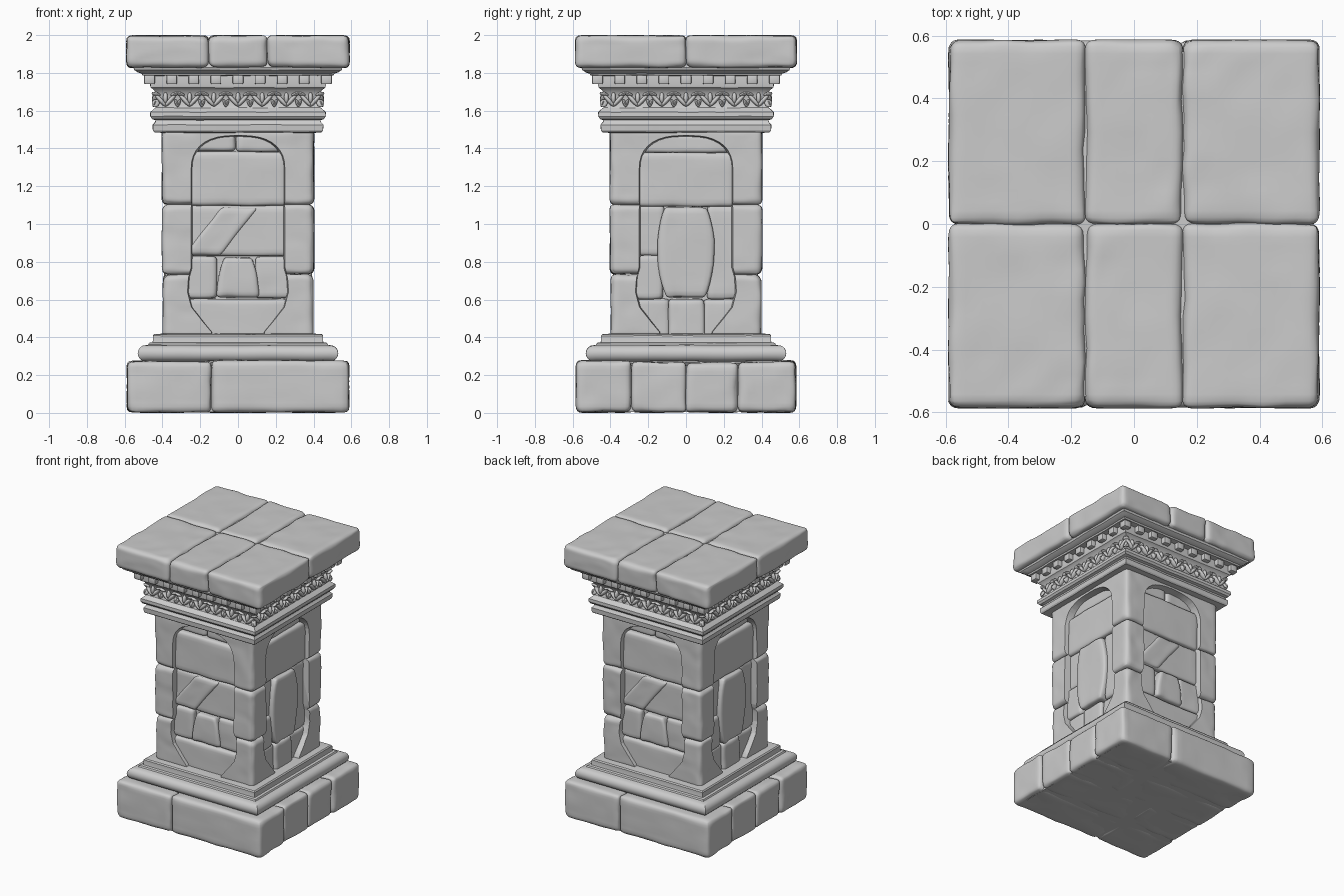
import bpy, bmesh, math
from mathutils import Vector, Matrix, noise

if "Cube" in bpy.data.objects:
    bpy.data.objects.remove(bpy.data.objects["Cube"])


def finish(bm, name, angle=40):
    bmesh.ops.recalc_face_normals(bm, faces=bm.faces)
    me = bpy.data.meshes.new(name)
    bm.to_mesh(me)
    bm.free()
    ob = bpy.data.objects.new(name, me)
    bpy.context.collection.objects.link(ob)
    bpy.ops.object.select_all(action='DESELECT')
    ob.select_set(True)
    bpy.context.view_layer.objects.active = ob
    bpy.ops.object.shade_smooth_by_angle(angle=math.radians(angle))
    return ob


def turn(k):
    return Matrix.Rotation(k * math.pi / 2, 4, 'Z')


def stone(name, lo, hi, r=0.03, k=0, cuts=13, wear=0.012, width=None, lean=0.0):
    """Rounded, worn stone block; width(t) scales x over its height, lean shears it."""
    lo, hi, m = Vector(lo), Vector(hi), turn(k)
    c, h = (lo + hi) / 2, (hi - lo) / 2
    seed = c * 7.3 + Vector((0, 0, k * 0.01))
    bm = bmesh.new()
    bmesh.ops.create_cube(bm, size=2)
    bmesh.ops.subdivide_edges(bm, edges=bm.edges[:], cuts=cuts, use_grid_fill=True)
    for v in bm.verts:
        # crowd the loops toward the edges, then round them
        q = Vector([math.copysign(1 - (1 - min(1, abs(t))) ** 1.7, t) * s for t, s in zip(v.co, h)])
        rr = r * (1 + 0.45 * noise.noise(q * 8 + seed))
        inner = Vector([max(-(s - rr), min(s - rr, a)) for a, s in zip(q, h)])
        n = (q - inner).normalized()
        dent = abs(noise.noise(q * 4 + seed)) * 0.75 + max(0, noise.noise(q * 11 + seed)) * 0.5
        q = inner + n * (rr - wear * dent)
        t = (q.z + h.z) / (2 * h.z)
        if width:
            q.x *= width(t)
        q.x += lean * (t - 0.5)
        v.co = m @ (c + q)
        v.co.z = max(0, v.co.z)
    return finish(bm, name)


def moulding(name, profile, n=24, wear=0.004):
    """Square ring loft: profile is (half width, z) from bottom to top."""
    bm = bmesh.new()
    rings = []
    for w, z in profile:
        ring = []
        for k in range(4):
            for i in range(n):
                p = turn(k) @ Vector((-w + 2 * w * i / n, -w, z))
                d = noise.noise(p * 7) * wear
                ring.append(bm.verts.new((p.x * (1 + d), p.y * (1 + d), z + d * 0.5)))
        rings.append(ring)
    for a, b in zip(rings, rings[1:]):
        for i in range(4 * n):
            j = (i + 1) % (4 * n)
            bm.faces.new((a[i], a[j], b[j], b[i]))
    bm.faces.new(rings[0][::-1])
    bm.faces.new(rings[-1])
    return finish(bm, name, 32)


def core(name, w, z0, z1):
    bm = bmesh.new()
    bmesh.ops.create_cube(bm, size=1, matrix=Matrix.Translation((0, 0, (z0 + z1) / 2))
                          @ Matrix.Diagonal((2 * w, 2 * w, z1 - z0, 1)))
    return finish(bm, name)


# plinth stones, repeated with a half turn
core("plinth_core", 0.55, 0.005, 0.25)
for k in (0, 2):
    stone("plinth_corner_left", (-.59, -.585, 0), (-.138, -.272, .275), .032, k)
    stone("plinth_side_left", (-.58, -.276, 0), (-.14, .004, .27), .032, k)
    stone("plinth_corner_right", (-.142, -.585, 0), (.59, -.288, .28), .032, k)
    stone("plinth_side_right", (-.14, -.292, 0), (.58, .004, .275), .032, k)

# base moulding: round bead with steps above
bead = [(.49 + .04 * math.sin(a), .315 - .042 * math.cos(a))
        for a in [math.pi * i / 10 for i in range(11)]]
moulding("base_moulding", [(.47, .24), (.49, .265)] + bead
         + [(.475, .36), (.47, .37), (.452, .373), (.45, .38), (.45, .408), (.443, .416), (.39, .42)])

# arched recess cutter, one prism per face
half = [(.125, .38), (.135, .43), (.19, .50), (.235, .56), (.255, .64), (.25, .72), (.236, .77),
        (.236, 1.28)]
half += [(.236 * math.cos(a) ** .75, 1.28 + .18 * math.sin(a) ** .85)
         for a in [math.pi / 2 * i / 9 for i in range(1, 9)]]
outline = half + [(0, 1.46)] + [(-x, z) for x, z in reversed(half)]
bm = bmesh.new()
for k in range(4):
    front = [bm.verts.new(turn(k) @ Vector((x * 1.07, -.43, z + (.012 if z > 1 else 0)))) for x, z in outline]
    back = [bm.verts.new(turn(k) @ Vector((x, -.325, z))) for x, z in outline]
    bm.faces.new(front)
    bm.faces.new(back[::-1])
    for i in range(len(outline)):
        j = (i + 1) % len(outline)
        bm.faces.new((front[i], back[i], back[j], front[j]))
cutter = finish(bm, "recess_cutter")
cutter.hide_render = True

# shaft: three stone courses carved by the recesses
core("shaft_core", .322, .40, 1.5)
for name, z0, z1, w in (("shaft_lower", .39, .735, .40), ("shaft_middle", .73, 1.105, .405),
                        ("shaft_upper", 1.10, 1.51, .405)):
    ob = stone(name, (-w, -w, z0), (w, w, z1), .034, cuts=27, wear=.011)
    mod = ob.modifiers.new("recess", 'BOOLEAN')
    mod.operation, mod.solver, mod.object = 'DIFFERENCE', 'EXACT', cutter
    bpy.ops.object.modifier_apply(modifier=mod.name)
    bpy.ops.object.shade_smooth_by_angle(angle=math.radians(40))
bpy.data.objects.remove(cutter)


# infill stones set inside the recesses
def infill(name, x0, x1, z0, z1, k, out=.368, **kw):
    stone(name, (x0, -out, z0), (x1, -.27, z1), .024, k, cuts=11, wear=.009, **kw)


for k in (0, 2):
    infill("arch_stone_left", -.26, -.012, 1.385, 1.48, k, .36)
    infill("arch_stone_right", -.012, .26, 1.38, 1.48, k, .355)
    infill("panel_top", -.26, .26, 1.095, 1.385, k, .378)
    infill("panel_middle", -.27, .27, .83, 1.10, k, .365)
    infill("panel_middle_chip", -.19, .01, .835, 1.09, k, .374, lean=.2)
    infill("panel_left", -.29, -.11, .605, .83, k)
    infill("panel_wedge", -.115, .115, .61, .825, k, .382, width=lambda t: 1 - .35 * t * t)
    infill("panel_right", .09, .29, .605, .83, k)
    infill("panel_bottom", -.28, .28, .39, .605, k, .375)
for k in (1, 3):
    infill("arch_stone", -.26, .26, 1.375, 1.48, k, .358)
    infill("panel_top", -.26, .26, 1.09, 1.38, k, .378)
    infill("panel_oval", -.15, .15, .61, 1.09, k, .392,
           width=lambda t: 1.02 - .3 * abs(2 * t - 1.05) ** 2.2)
    infill("panel_left_upper", -.27, -.11, .83, 1.10, k, .36)
    infill("panel_left_lower", -.29, -.12, .60, .835, k, .372)
    infill("panel_right_side", .11, .28, .60, 1.10, k, .362)
    infill("panel_bottom_left", -.28, -.085, .39, .605, k, .36)
    infill("panel_bottom_middle", -.095, .10, .39, .605, k, .378)
    infill("panel_bottom_right", .09, .28, .39, .605, k, .36)

# cornice mouldings
moulding("cornice", [(.40, 1.483), (.443, 1.486), (.45, 1.495), (.452, 1.525), (.44, 1.538),
                     (.436, 1.55), (.455, 1.556), (.465, 1.57), (.464, 1.592), (.448, 1.606),
                     (.436, 1.615), (.428, 1.64), (.43, 1.68), (.445, 1.71), (.462, 1.722),
                     (.465, 1.735), (.462, 1.785), (.505, 1.787), (.51, 1.797), (.53, 1.803),
                     (.548, 1.815), (.553, 1.83), (.54, 1.85)])

# dentil blocks under the cornice lip
bm = bmesh.new()
for k in range(4):
    for i in range(9):
        m = turn(k) @ Matrix.Translation((-.468 + .117 * i, -.47, 1.764))
        bmesh.ops.create_cube(bm, size=1, matrix=m @ Matrix.Diagonal((.056, .056, .048, 1)))
bmesh.ops.bevel(bm, geom=bm.edges[:], offset=.007, segments=2, affect='EDGES', profile=.5)
finish(bm, "dentils")

# carved leaf frieze: spreading leaves with buds between them
bm = bmesh.new()
for k in range(4):
    for i in range(7):
        x = (i - 3) * .128
        parts = [(x, 0, 1.668, .013, .030)]
        for s in (-1, 1):
            parts += [(x + s * .026, s * 42, 1.655, .012, .044),
                      (x + s * .050, s * 75, 1.688, .010, .024),
                      (x + s * .058, s * -20, 1.64, .009, .022)]
        for px, tilt, pz, w, l in parts:
            m = (turn(k) @ Matrix.Translation((px, -.436, pz)) @ Matrix.Rotation(math.radians(-8), 4, 'X')
                 @ Matrix.Rotation(math.radians(tilt), 4, 'Y') @ Matrix.Diagonal((w, .02, l, 1)))
            bmesh.ops.create_uvsphere(bm, u_segments=10, v_segments=7, radius=1, matrix=m)
finish(bm, "leaf_frieze", 60)

# cap slab: two rows of three stones
core("cap_core", .55, 1.845, 1.975)
for k in (0, 2):
    for name, x0, x1 in (("cap_left", -.592, -.152), ("cap_middle", -.158, .158), ("cap_right", .152, .592)):
        stone(name, (x0, -.588, 1.825), (x1, .004, 2.0), .034, k, cuts=17)
